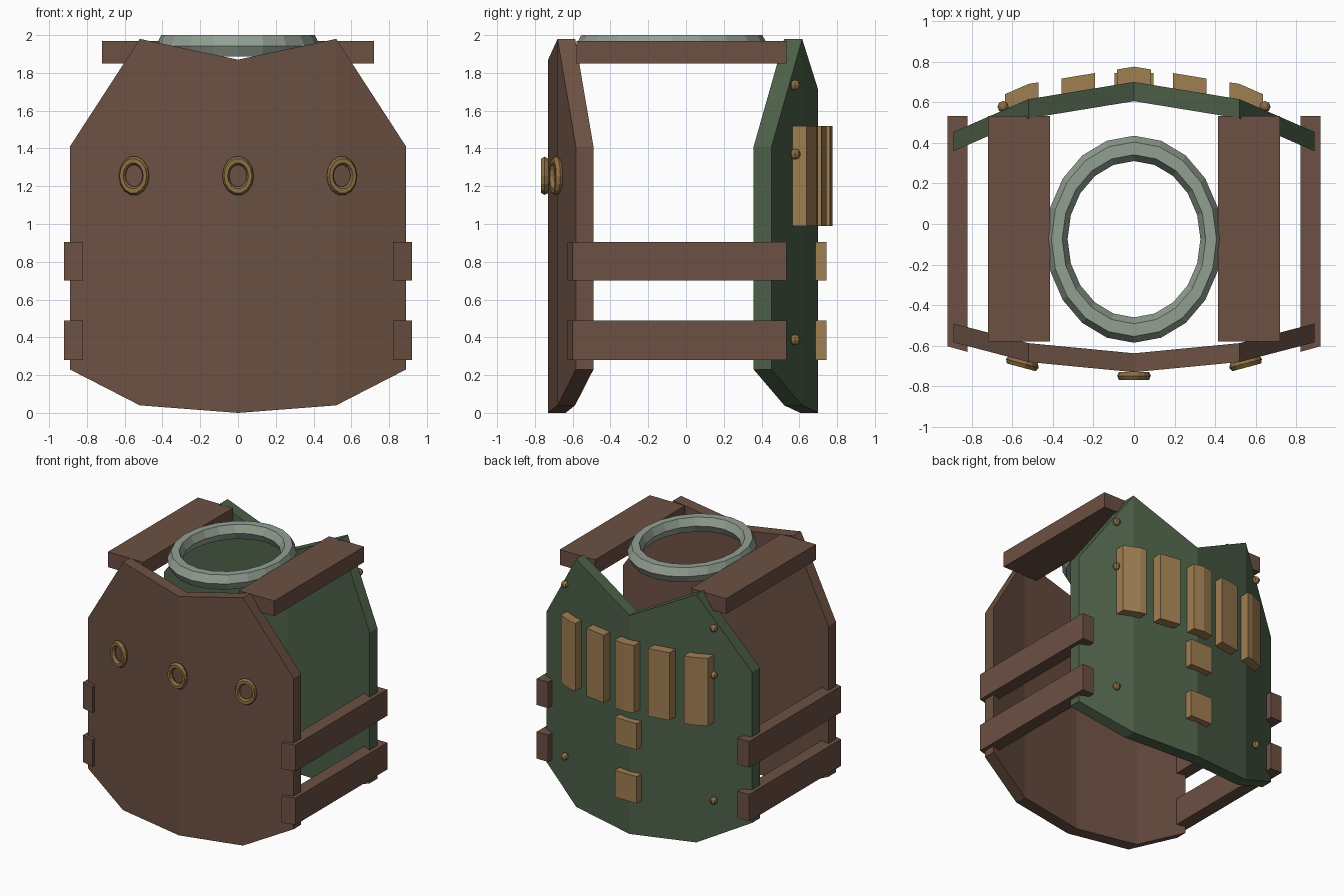
import bpy, bmesh, math
from mathutils import Matrix, Vector

cube = bpy.data.objects.get("Cube")
if cube:
    bpy.data.objects.remove(cube)


def material(name, rgb):
    m = bpy.data.materials.new(name)
    m.use_nodes = True
    m.diffuse_color = (*rgb, 1)
    bsdf = next(n for n in m.node_tree.nodes if n.type == 'BSDF_PRINCIPLED')
    bsdf.inputs["Base Color"].default_value = (*rgb, 1)
    bsdf.inputs["Roughness"].default_value = 0.8
    return m


BROWN = material("brown leather", (0.15, 0.082, 0.057))
GREEN = material("dark green", (0.075, 0.118, 0.065))
TAN = material("tan", (0.35, 0.21, 0.085))
BRASS = material("brass", (0.27, 0.16, 0.055))
GREY = material("grey green metal", (0.29, 0.35, 0.29))


def finish(name, bm, mat):
    bmesh.ops.recalc_face_normals(bm, faces=bm.faces)
    mesh = bpy.data.meshes.new(name)
    bm.to_mesh(mesh)
    bm.free()
    mesh.materials.append(mat)
    ob = bpy.data.objects.new(name, mesh)
    bpy.context.collection.objects.link(ob)
    return ob


def plate(name, columns, thickness, mat):
    """Bent plate; each column is (x, outer y, bottom z, top z)."""
    bm = bmesh.new()
    cols = [(-x, y, b, t) for x, y, b, t in columns[:0:-1]] + columns
    rows = [[bm.verts.new((x, y, z)) for z in (b, t)] for x, y, b, t in cols]
    faces = [bm.faces.new((p[0], q[0], q[1], p[1])) for p, q in zip(rows, rows[1:])]
    ext = bmesh.ops.extrude_face_region(bm, geom=faces, use_keep_orig=True)
    moved = [g for g in ext["geom"] if isinstance(g, bmesh.types.BMVert)]
    bmesh.ops.translate(bm, verts=moved, vec=(0, thickness, 0))
    return finish(name, bm, mat)


def prism(name, outline, z0, z1, mat):
    """Plan outline pulled straight up."""
    bm = bmesh.new()
    low = [bm.verts.new((x, y, z0)) for x, y in outline]
    high = [bm.verts.new((x, y, z1)) for x, y in outline]
    bm.faces.new(low)
    bm.faces.new(high)
    n = len(outline)
    for i in range(n):
        j = (i + 1) % n
        bm.faces.new((low[i], low[j], high[j], high[i]))
    return finish(name, bm, mat)


def ring(name, major, minor, segments, transform, mat):
    """Faceted ring with a six-sided section."""
    bm = bmesh.new()
    loops = []
    for i in range(segments):
        a = math.tau * i / segments
        loops.append([])
        for k in range(6):
            b = math.tau * k / 6
            r = major + minor * math.cos(b)
            p = Vector((r * math.cos(a), r * math.sin(a), minor * math.sin(b)))
            loops[-1].append(bm.verts.new(transform @ p))
    for i in range(segments):
        p, q = loops[i], loops[(i + 1) % segments]
        for k in range(6):
            m = (k + 1) % 6
            bm.faces.new((p[k], q[k], q[m], p[m]))
    return finish(name, bm, mat)


# Bent chest and back plates
plate("front_plate", [(0, -0.73, 0, 1.87), (0.52, -0.68, 0.04, 1.98),
                      (0.89, -0.583, 0.23, 1.41)], 0.093, BROWN)
plate("back_plate", [(0, 0.70, 0, 1.71), (0.52, 0.615, 0.04, 1.98),
                     (0.89, 0.453, 0.23, 1.41)], -0.095, GREEN)


def back_y(x):
    x = abs(x)
    if x < 0.52:
        return 0.70 - 0.085 * x / 0.52
    return 0.615 - 0.162 * (x - 0.52) / 0.37


# Shoulder straps and paired side straps
LEVELS = [("lower", 0.28, 0.49), ("upper", 0.70, 0.905)]
for side, s in (("left", 1), ("right", -1)):
    prism(f"{side}_shoulder_strap", [(s * 0.415, -0.58), (s * 0.72, -0.58),
          (s * 0.72, 0.533), (s * 0.415, 0.533)], 1.85, 1.97, BROWN)
    for level, z0, z1 in LEVELS:
        prism(f"{side}_{level}_side_strap", [(s * 0.82, -0.63), (s * 0.92, -0.602),
              (s * 0.92, 0.533), (s * 0.82, 0.533)], z0, z1, BROWN)

# Oval neck ring
ring("neck_ring", 0.4475, 0.0625, 20,
     Matrix.Translation((0, -0.075, 1.943)) @ Matrix.Diagonal((0.85, 1, 1.06, 1)), GREY)

# Oval eyelets on the chest
for name, x, y, turn in (("right", -0.55, -0.687, -15), ("middle", 0, -0.748, 0),
                         ("left", 0.55, -0.687, 15)):
    place = (Matrix.Translation((x, y, 1.255)) @ Matrix.Rotation(math.radians(turn), 4, 'Z')
             @ Matrix.Diagonal((0.8, 1, 1, 1)) @ Matrix.Rotation(math.pi / 2, 4, 'X'))
    ring(f"{name}_eyelet", 0.081, 0.023, 14, place, BRASS)

# Row of raised bars following the bend of the back plate
for i, x in enumerate((-0.553, -0.275, 0, 0.275, 0.553)):
    xs = [x - 0.083, x + 0.083]
    xs += [b for b in (-0.52, 0, 0.52) if xs[0] < b < xs[1]]
    xs.sort()
    outline = [(v, back_y(v) + 0.075) for v in xs]
    outline += [(v, back_y(v) - 0.01) for v in reversed(xs)]
    prism(f"back_bar_{i + 1}", outline, 0.99, 1.52, TAN)

# Spine blocks
for level, z0, z1 in LEVELS:
    prism(f"{level}_spine_block", [(-0.095, 0.675), (0.095, 0.675),
          (0.095, 0.745), (-0.095, 0.745)], z0, z1, TAN)

# Rivets near the edges of the back plate
for side, s in (("left", 1), ("right", -1)):
    for level, z in (("lower", 0.387), ("middle", 1.37), ("upper", 1.735)):
        bm = bmesh.new()
        bmesh.ops.create_uvsphere(bm, u_segments=8, v_segments=6, radius=0.028,
                                  matrix=Matrix.Translation((s * 0.645, 0.578, z)))
        finish(f"{side}_{level}_rivet", bm, BRASS)
